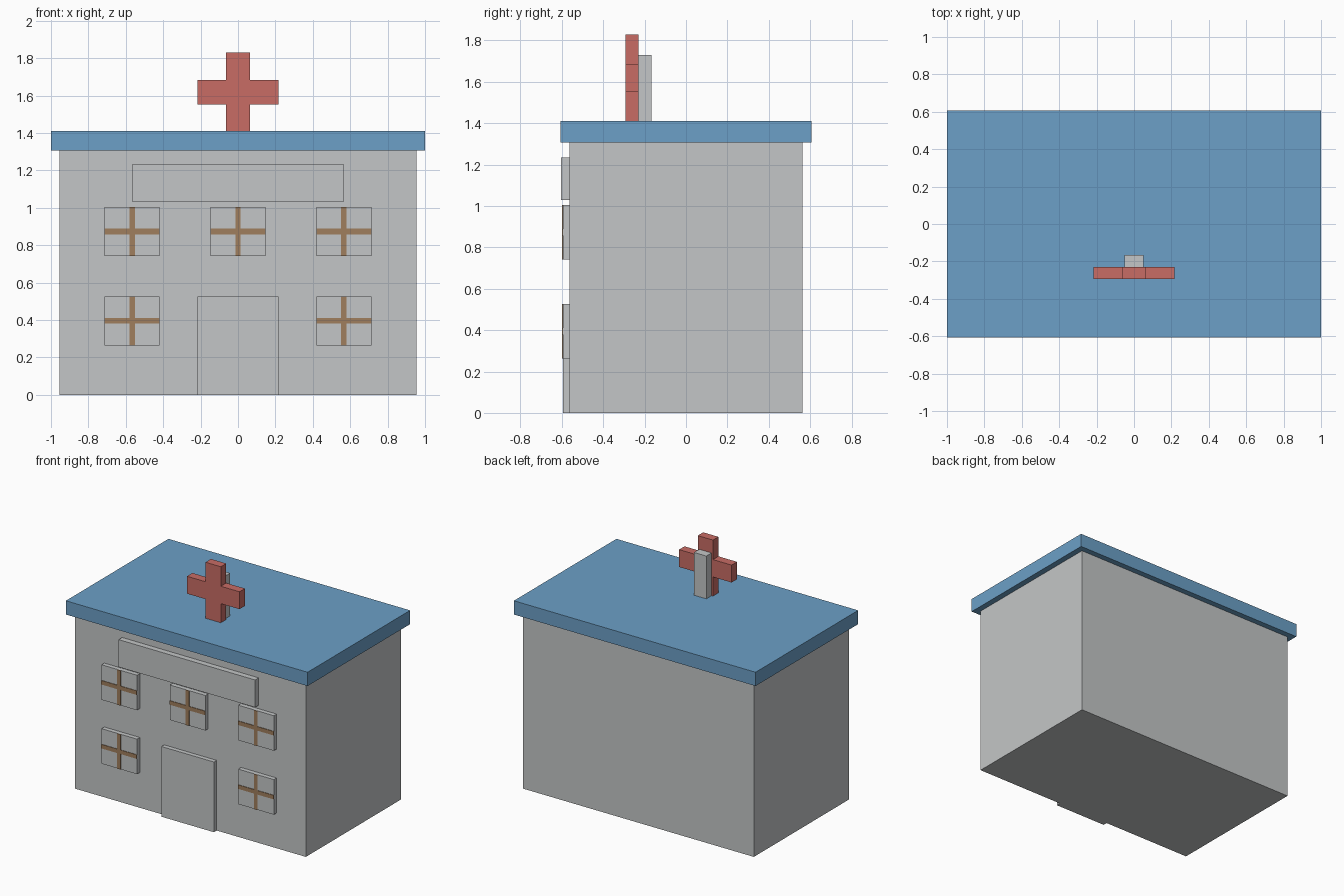
import bpy
import bmesh

cube = bpy.data.objects.get("Cube")
if cube:
    bpy.data.objects.remove(cube, do_unlink=True)


def make_material(name, rgb):
    mat = bpy.data.materials.new(name)
    mat.use_nodes = True
    color = (*rgb, 1.0)
    mat.diffuse_color = color
    mat.node_tree.nodes["Principled BSDF"].inputs["Base Color"].default_value = color
    return mat


GREY = make_material("light grey", (0.55, 0.565, 0.57))
BLUE = make_material("roof blue", (0.15, 0.35, 0.57))
RED = make_material("cross red", (0.58, 0.15, 0.13))
BROWN = make_material("wood brown", (0.35, 0.21, 0.11))


def prism(name, outline, y0, y1, mat):
    """Extrude an (x, z) outline from y0 back to y1."""
    bm = bmesh.new()
    face = bm.faces.new([bm.verts.new((x, y0, z)) for x, z in outline])
    ext = bmesh.ops.extrude_face_region(bm, geom=[face], use_keep_orig=True)
    moved = [v for v in ext["geom"] if isinstance(v, bmesh.types.BMVert)]
    bmesh.ops.translate(bm, verts=moved, vec=(0, y1 - y0, 0))
    bmesh.ops.recalc_face_normals(bm, faces=bm.faces)
    mesh = bpy.data.meshes.new(name)
    bm.to_mesh(mesh)
    bm.free()
    mesh.materials.append(mat)
    obj = bpy.data.objects.new(name, mesh)
    bpy.context.collection.objects.link(obj)
    return obj


def box(name, x, half_w, y0, y1, z0, z1, mat):
    a, b = x - half_w, x + half_w
    return prism(name, [(a, z0), (b, z0), (b, z1), (a, z1)], y0, y1, mat)


def cross_outline(x, z, half_w, half_h, bar_x, bar_z):
    """Twelve-point plus shape centred on (x, z)."""
    quarter = [(half_w, bar_z), (bar_x, bar_z), (bar_x, half_h)]
    points = []
    for sx, sz, step in ((1, 1, 1), (-1, 1, -1), (-1, -1, 1), (1, -1, -1)):
        points += [(x + sx * px, z + sz * pz) for px, pz in quarter[::step]]
    return points


# Building body and overhanging roof
WALL = -0.562
box("walls", 0, 0.955, WALL, -WALL, 0, 1.31, GREY)
box("roof", 0, 1.0, -0.606, 0.606, 1.307, 1.41, BLUE)

# Door and blank sign board
box("door", 0, 0.217, -0.595, WALL, 0, 0.525, GREY)
box("sign_board", 0, 0.565, -0.604, WALL, 1.03, 1.235, GREY)

# Windows with cross-shaped glazing bars
for row, z, columns in (("lower", 0.395, (-1, 1)), ("upper", 0.873, (-1, 0, 1))):
    for col in columns:
        x = col * 0.566
        side = {-1: "right", 0: "middle", 1: "left"}[col]
        box(f"{row}_{side}_window", x, 0.147, -0.595, WALL,
            z - 0.131, z + 0.131, GREY)
        prism(f"{row}_{side}_window_bars",
              cross_outline(x, z, 0.147, 0.131, 0.014, 0.015),
              -0.599, -0.594, BROWN)

# Rooftop cross and its support post
prism("roof_cross", cross_outline(0, 1.618, 0.217, 0.211, 0.063, 0.065),
      -0.293, -0.229, RED)
box("cross_post", 0, 0.051, -0.229, -0.167, 1.408, 1.73, GREY)
